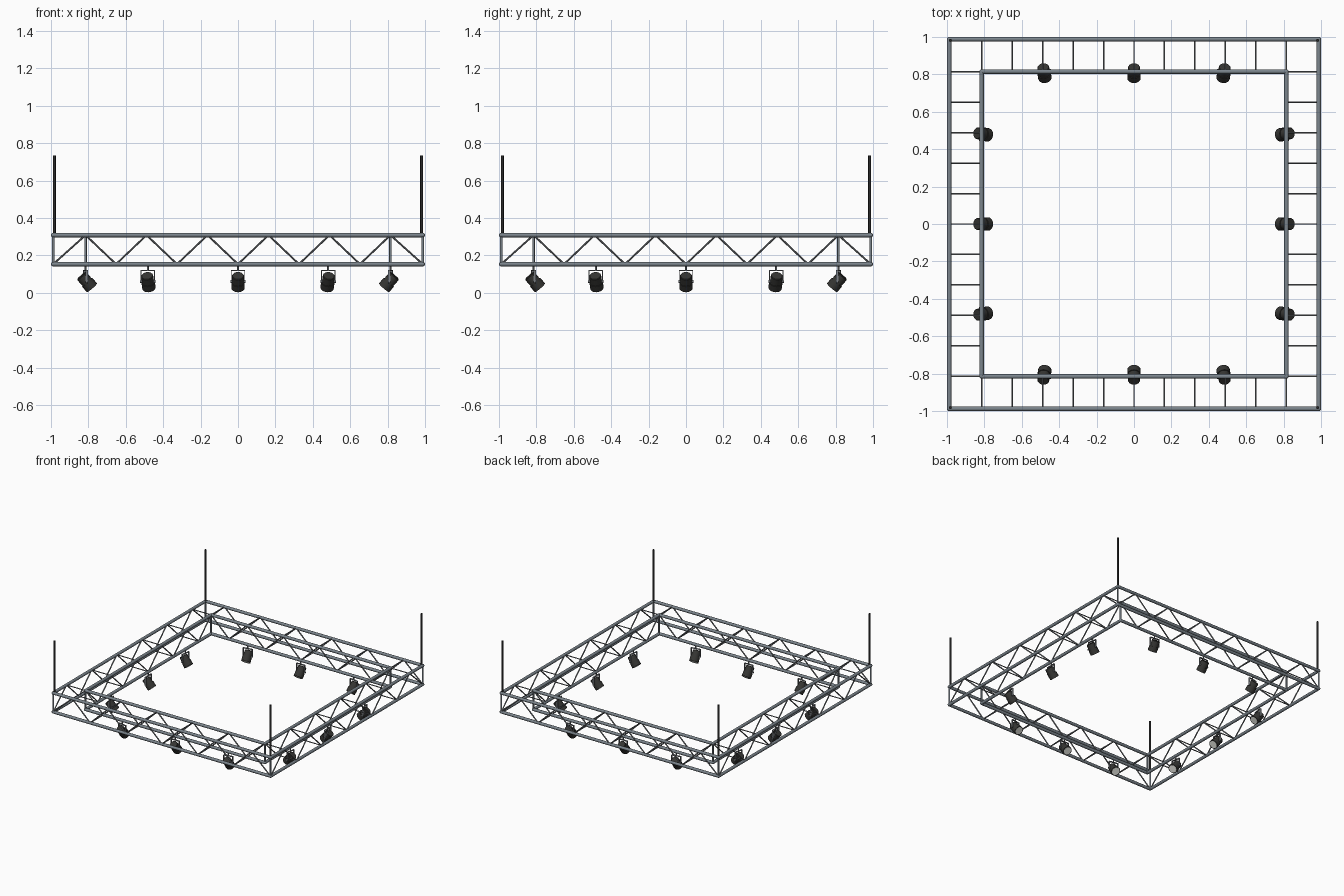
import bpy, bmesh, math
from mathutils import Vector, Matrix

if "Cube" in bpy.data.objects:
    bpy.data.objects.remove(bpy.data.objects["Cube"], do_unlink=True)

OUT, INN = 0.988, 0.815        # outer and inner chord lines
LOW, TOP = 0.153, 0.308        # chord heights
STEP = INN / 5                 # brace spacing


def material(name, rgb):
    m = bpy.data.materials.new(name)
    m.use_nodes = True
    m.diffuse_color = (*rgb, 1)
    m.node_tree.nodes["Principled BSDF"].inputs["Base Color"].default_value = (*rgb, 1)
    return m


STEEL = material("steel grey", (0.20, 0.235, 0.265))
BRACE = material("brace grey", (0.20, 0.215, 0.23))
BLACK = material("black", (0.022, 0.022, 0.022))
BODY = material("lamp charcoal", (0.036, 0.036, 0.033))
LENS = material("lens white", (0.85, 0.86, 0.80))


def tube(bm, a, b, r, r2=None, sides=12, mat=0):
    """Capped cylinder or cone from a to b."""
    a, b = Vector(a), Vector(b)
    d = b - a
    turn = d.to_track_quat('Z', 'Y').to_matrix().to_4x4()
    made = bmesh.ops.create_cone(bm, cap_ends=True, segments=sides, radius1=r,
                                 radius2=r if r2 is None else r2, depth=d.length,
                                 matrix=Matrix.Translation((a + b) / 2) @ turn)
    for f in {f for v in made["verts"] for f in v.link_faces}:
        f.material_index = mat


def box(bm, centre, size):
    bmesh.ops.create_cube(bm, size=1, matrix=Matrix.Translation(centre) @ Matrix.Diagonal((*size, 1)))


def four_sides(bm, name, mats, place=Matrix.Identity(4)):
    """Turn the bmesh into an object and repeat it on all four sides."""
    mesh = bpy.data.meshes.new(name)
    bm.to_mesh(mesh)
    bm.free()
    for m in mats:
        mesh.materials.append(m)
    bpy.ops.object.select_all(action='DESELECT')
    for k, side in enumerate(("front", "left", "back", "right")):
        ob = bpy.data.objects.new(f"{name}_{side}", mesh)
        ob.matrix_basis = Matrix.Rotation(k * math.pi / 2, 4, 'Z') @ place
        bpy.context.collection.objects.link(ob)
    ob.select_set(True)
    bpy.context.view_layer.objects.active = ob
    bpy.ops.object.shade_smooth_by_angle(angle=math.radians(40))


# Chords of one side, with rounded corner joints
bm = bmesh.new()
for d in (OUT, INN):
    for z in (LOW, TOP):
        tube(bm, (-d, -d, z), (d, -d, z), 0.012)
        bmesh.ops.create_uvsphere(bm, u_segments=12, v_segments=8, radius=0.012,
                                  matrix=Matrix.Translation((d, -d, z)))
four_sides(bm, "truss_chords", [STEEL])

# Corner uprights
bm = bmesh.new()
for d in (OUT, INN):
    tube(bm, (d, -d, LOW), (d, -d, TOP), 0.007)
four_sides(bm, "corner_uprights", [STEEL])

# Zigzag diagonals and cross bars of one side
bm = bmesh.new()
nodes = [(-OUT, LOW)]
nodes += [(-INN + i * STEP, LOW if i % 2 else TOP) for i in range(11)]
nodes += [(OUT, LOW)]
for (x1, z1), (x2, z2) in zip(nodes, nodes[1:]):
    tube(bm, (x1, -OUT, z1), (x2, -OUT, z2), 0.005, sides=8)
    if max(abs(x1), abs(x2)) < INN + 0.01:
        tube(bm, (x1, -INN, z1), (x2, -INN, z2), 0.005, sides=8)
for x, z in nodes[1:-1]:
    tube(bm, (x, -OUT, z), (x, -INN, z), 0.004, sides=8)
four_sides(bm, "truss_braces", [BRACE])

# Hanging poles at the corners
bm = bmesh.new()
tube(bm, (OUT - 0.006, 0.006 - OUT, TOP), (OUT - 0.006, 0.006 - OUT, 0.735), 0.008)
four_sides(bm, "hanging_pole", [BLACK])

# Spotlights: clamp and yoke, then a head aimed down and inwards
PIVOT = 0.06
aim = Vector((0, math.cos(math.radians(49)), -math.sin(math.radians(49))))


def along(t):
    """Point on the lamp axis, t from the pivot."""
    return Vector((0, 0.005, PIVOT)) + aim * t


for spot, x in (("right", -0.482), ("middle", 0), ("left", 0.482)):
    place = Matrix.Translation((x, -INN, 0)) @ Matrix.Rotation(x * 0.35, 4, 'Z')

    bm = bmesh.new()
    tube(bm, (0, 0, 0.12), (0, 0, LOW), 0.005)
    box(bm, (0, 0, 0.12), (0.076, 0.012, 0.005))
    for s in (-1, 1):
        box(bm, (s * 0.0365, 0, 0.09), (0.004, 0.012, 0.064))
        tube(bm, (s * 0.03, 0, PIVOT), (s * 0.041, 0, PIVOT), 0.007)
    four_sides(bm, f"{spot}_lamp_yoke", [BRACE], place)

    bm = bmesh.new()
    tube(bm, along(-0.042), along(-0.038), 0.029, 0.032, 20)
    tube(bm, along(-0.038), along(0.006), 0.032, 0.032, 20)
    tube(bm, along(0.006), along(0.045), 0.036, 0.036, 20)
    tube(bm, along(0.043), along(0.046), 0.030, 0.030, 20, mat=1)
    four_sides(bm, f"{spot}_lamp_head", [BODY, LENS], place)
